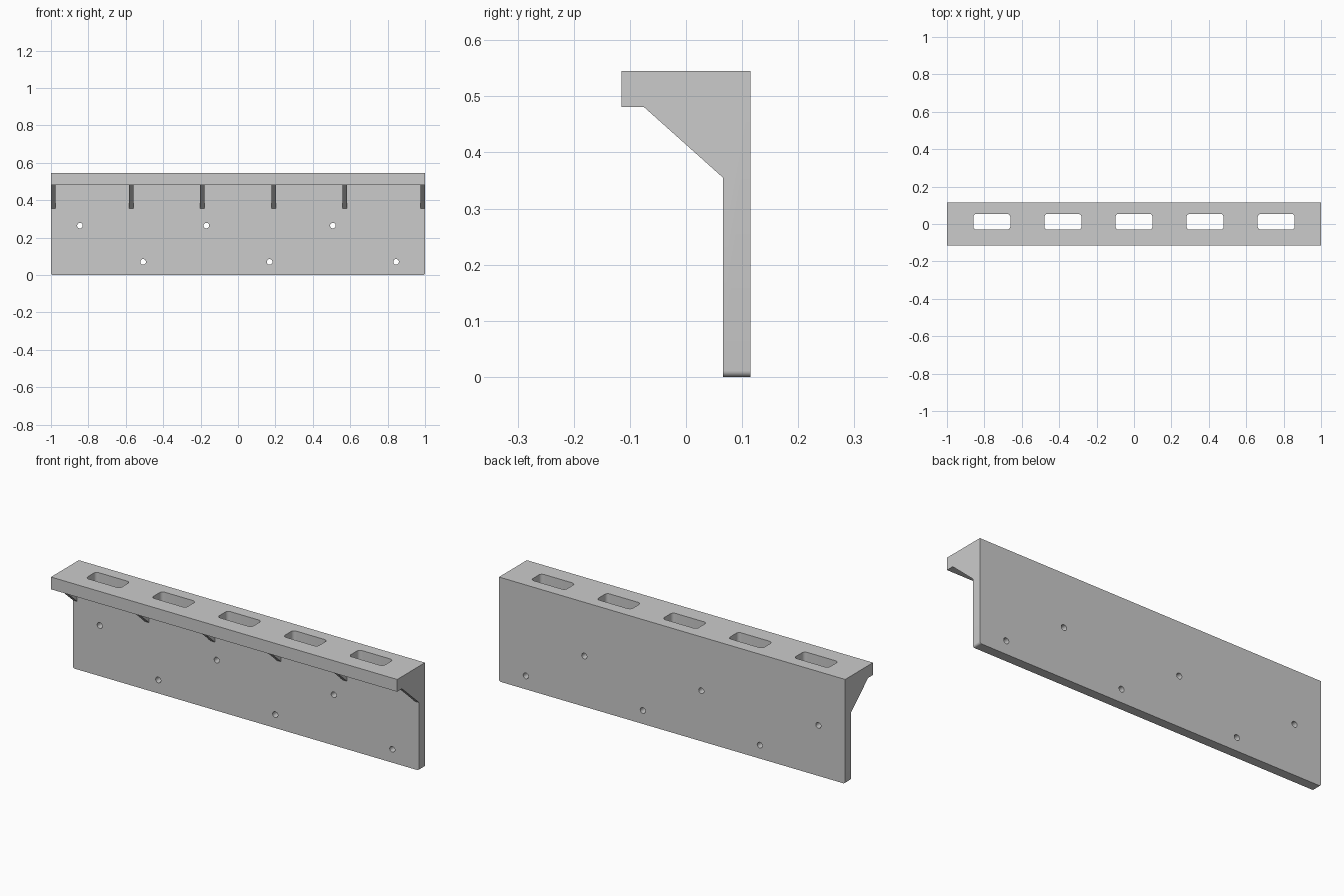
import bpy, bmesh
from math import cos, sin, pi
from mathutils import Vector

if "Cube" in bpy.data.objects:
    bpy.data.objects.remove(bpy.data.objects["Cube"])


def prism(bm, points, shift):
    """Extrude a closed flat outline along a vector."""
    face = bm.faces.new([bm.verts.new(p) for p in points])
    ext = bmesh.ops.extrude_face_region(bm, geom=[face])
    moved = [g for g in ext["geom"] if isinstance(g, bmesh.types.BMVert)]
    bmesh.ops.translate(bm, verts=moved, vec=Vector(shift))


def make_object(name, bm):
    bmesh.ops.recalc_face_normals(bm, faces=bm.faces[:])
    mesh = bpy.data.meshes.new(name)
    bm.to_mesh(mesh)
    bm.free()
    obj = bpy.data.objects.new(name, mesh)
    bpy.context.collection.objects.link(obj)
    return obj


def combine(target, tool, operation):
    """Apply a boolean, then drop the tool object."""
    tool.hide_render = True
    mod = target.modifiers.new(operation.title(), 'BOOLEAN')
    mod.operation = operation
    mod.solver = 'EXACT'
    mod.object = tool
    bpy.context.view_layer.objects.active = target
    bpy.ops.object.modifier_apply(modifier=mod.name)
    bpy.data.objects.remove(tool)


def rounded_slot(cx, cy, w, d, r, z, steps=6):
    pts = []
    for k, (sx, sy) in enumerate([(1, 1), (-1, 1), (-1, -1), (1, -1)]):
        for i in range(steps + 1):
            a = (k + i / steps) * pi / 2
            pts.append((cx + sx * (w / 2 - r) + r * cos(a),
                        cy + sy * (d / 2 - r) + r * sin(a), z))
    return pts


# L-shaped body: upright plate with overhanging shelf
bm = bmesh.new()
profile = [(0.115, 0), (0.115, 0.545), (-0.115, 0.545),
           (-0.115, 0.481), (0.066, 0.481), (0.066, 0)]
prism(bm, [(-1, y, z) for y, z in profile], (2, 0, 0))
# Rounded lower corners of the plate
corners = [e for e in bm.edges
           if all(v.co.z < 0.001 for v in e.verts)
           and abs(e.verts[0].co.x - e.verts[1].co.x) < 0.001]
bmesh.ops.bevel(bm, geom=corners, offset=0.011, segments=5, profile=0.5,
                affect='EDGES')
bracket = make_object("slotted_bracket", bm)

# Six gussets under the shelf, end ones flush with the sides
bm = bmesh.new()
rib = [(-0.075, 0.481), (0.066, 0.355), (0.08, 0.355), (0.08, 0.495),
       (-0.075, 0.495)]
width = 0.024
for x in (-1 + width / 2, -0.572, -0.191, 0.191, 0.572, 1 - width / 2):
    prism(bm, [(x - width / 2, y, z) for y, z in rib], (width, 0, 0))
combine(bracket, make_object("gussets", bm), 'UNION')

# Slots through the shelf and staggered screw holes through the plate
bm = bmesh.new()
for i in range(-2, 3):
    prism(bm, rounded_slot(i * 0.38, 0.012, 0.198, 0.085, 0.018, 0.44),
          (0, 0, 0.15))
for i in range(6):
    x = -0.845 + i * 0.338
    z = 0.07 if i % 2 else 0.264
    prism(bm, [(x + 0.015 * cos(a * pi / 12), 0.04, z + 0.015 * sin(a * pi / 12))
               for a in range(24)], (0, 0.1, 0))
combine(bracket, make_object("slot_and_hole_cutters", bm), 'DIFFERENCE')

# Smooth round walls, crisp edges
bpy.ops.object.select_all(action='DESELECT')
bracket.select_set(True)
bpy.context.view_layer.objects.active = bracket
bpy.ops.object.shade_smooth_by_angle()
